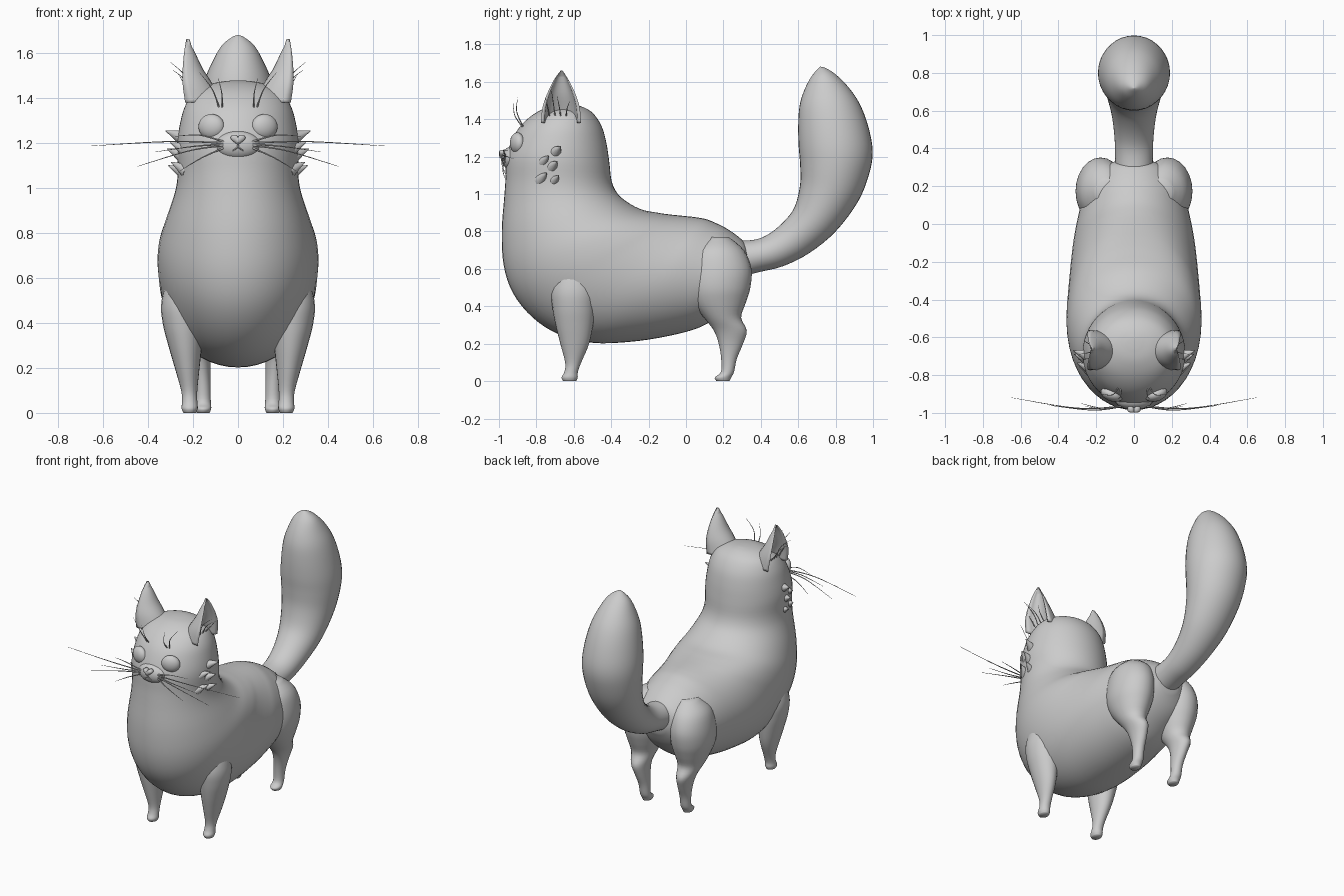
import bpy, bmesh, math
from mathutils import Vector

def finish(name, bm):
    bmesh.ops.recalc_face_normals(bm, faces=bm.faces)
    me = bpy.data.meshes.new(name)
    bm.to_mesh(me)
    bm.free()
    for p in me.polygons:
        p.use_smooth = True
    ob = bpy.data.objects.new(name, me)
    bpy.context.collection.objects.link(ob)
    return ob

def spline(rows, steps):
    """Catmull-Rom interpolation between rows of numbers."""
    out, n = [], len(rows)
    for i in range(n - 1):
        p = [rows[max(i - 1, 0)], rows[i], rows[i + 1], rows[min(i + 2, n - 1)]]
        for k in range(steps):
            t = k / steps
            out.append([0.5 * (2*b + (c - a)*t + (2*a - 5*b + 4*c - d)*t*t + (3*b - a - 3*c + d)*t**3)
                        for a, b, c, d in zip(*p)])
    return out + [list(rows[-1])]

def skin(name, rings):
    bm = bmesh.new()
    vs = [[bm.verts.new(p) for p in r] for r in rings]
    n = len(vs[0])
    for a, b in zip(vs, vs[1:]):
        for i in range(n):
            bm.faces.new((a[i], a[(i+1) % n], b[(i+1) % n], b[i]))
    bm.faces.new(vs[0])
    bm.faces.new(vs[-1])
    return finish(name, bm)

def loft(name, rows, s=1, seg=36, steps=4):
    """Rows: front y, z, back y, z, centre x, half width."""
    rings = []
    for ay, az, by, bz, xc, w in spline(rows, steps):
        ring = []
        for i in range(seg):
            a = 2 * math.pi * i / seg
            k = (1 - math.cos(a)) / 2
            ring.append((s * (xc + w * math.sin(a)), ay + (by - ay) * k, az + (bz - az) * k))
        rings.append(ring)
    return skin(name, rings)

def ball(name, loc, scale, rot=0):
    bpy.ops.mesh.primitive_uv_sphere_add(segments=32, ring_count=16, location=loc, rotation=(0, 0, rot))
    ob = bpy.context.object
    ob.name = name
    ob.scale = scale
    bpy.ops.object.shade_smooth()
    return ob

def hairs(name, strands, r, mirror=True, taper=0.15):
    """Tapered tubes through start, middle and end points."""
    cu = bpy.data.curves.new(name, 'CURVE')
    cu.dimensions = '3D'
    cu.bevel_depth = r
    cu.bevel_resolution = 2
    cu.use_fill_caps = True
    for s in ((1, -1) if mirror else (1,)):
        for pts in strands:
            path = spline(pts, 6)
            sp = cu.splines.new('POLY')
            sp.points.add(len(path) - 1)
            for i, (q, p) in enumerate(zip(sp.points, path)):
                q.co = (s * p[0], p[1], p[2], 1)
                q.radius = 1 - (1 - taper) * i / (len(path) - 1)
    ob = bpy.data.objects.new(name, cu)
    bpy.context.collection.objects.link(ob)

# head, chest and trunk in one curved loft: front y, z, back y, z, half width
body = [(-.66, 1.478, -.60, 1.478, .03), (-.73, 1.467, -.55, 1.465, .11), (-.81, 1.43, -.495, 1.43, .19),
        (-.88, 1.37, -.45, 1.36, .235), (-.925, 1.30, -.425, 1.27, .258), (-.96, 1.2, -.41, 1.17, .272),
        (-.965, 1.08, -.395, 1.06, .268), (-.972, .98, -.35, .985, .28), (-.985, .8, -.25, .922, .32),
        (-.975, .62, -.15, .90, .35), (-.925, .47, -.08, .89, .358), (-.82, .34, -.03, .885, .353),
        (-.68, .25, .02, .88, .345), (-.5, .205, .06, .875, .335), (-.3, .21, .11, .865, .32),
        (-.1, .24, .16, .845, .297), (.08, .29, .21, .82, .27), (.2, .37, .27, .78, .22),
        (.28, .45, .32, .73, .17), (.335, .55, .345, .65, .07)]
loft("body", [(a, b, c, d, 0, w) for a, b, c, d, w in body], seg=48)

# bushy tail
tail = [(.26, .55, .24, .75, .1), (.40, .585, .36, .755, .1), (.52, .615, .44, .785, .105),
        (.66, .685, .52, .85, .12), (.80, .80, .58, .93, .145), (.92, .96, .61, 1.05, .17),
        (.98, 1.11, .61, 1.16, .187), (.998, 1.23, .602, 1.26, .19), (.975, 1.36, .6, 1.37, .175),
        (.93, 1.48, .607, 1.47, .15), (.87, 1.57, .63, 1.55, .115), (.80, 1.64, .665, 1.62, .075),
        (.75, 1.672, .7, 1.665, .03), (.722, 1.681, .718, 1.681, .003)]
loft("tail", [(a, b, c, d, 0, w) for a, b, c, d, w in tail])

# legs: z, centre y, radius y, centre x, radius x
front_leg = [(0, -.622, .035, .215, .028), (.02, -.622, .043, .215, .036), (.05, -.614, .036, .215, .034),
             (.1, -.603, .043, .217, .036), (.2, -.595, .077, .226, .055), (.3, -.597, .1, .235, .075),
             (.4, -.6, .115, .242, .093), (.5, -.6, .12, .24, .1), (.65, -.6, .08, .22, .08)]
hind_leg = [(0, .198, .035, .155, .028), (.02, .198, .044, .155, .036), (.05, .222, .035, .155, .034),
            (.12, .23, .042, .157, .035), (.2, .24, .065, .164, .042), (.27, .237, .088, .173, .055),
            (.34, .195, .1, .178, .08), (.42, .175, .145, .178, .11), (.5, .172, .172, .178, .13),
            (.6, .175, .175, .175, .13), (.7, .17, .14, .16, .115), (.77, .17, .06, .14, .06)]
for s, side in ((1, "left"), (-1, "right")):
    for name, leg in (("front_leg", front_leg), ("hind_leg", hind_leg)):
        loft(f"{name}_{side}", [(y - ry, z, y + ry, z, x, rx) for z, y, ry, x, rx in leg], s, 24)

    # cupped ear opening outward: z, outer edge x, depth, half length, centre y
    ear = spline([(1.38, .235, .17, .107, -.668), (1.46, .246, .135, .1, -.668), (1.53, .246, .09, .078, -.667),
                  (1.6, .24, .05, .045, -.667), (1.64, .234, .022, .02, -.666), (1.662, .23, .003, .003, -.665)], 4)
    rings = []
    for z, x, d, b, y in ear:
        arc = [math.radians(-90 + 180 * i / 14) for i in range(15)]
        rings.append([(s * (x - d * math.cos(a)), y + b * math.sin(a), z) for a in arc] +
                     [(s * (x - .012 - .6 * d * math.cos(a)), y + .82 * b * math.sin(a), z) for a in reversed(arc)])
    skin("ear_" + side, rings)

    # eye
    ball("eye_" + side, (s * .118, -.902, 1.273), (.06, .036, .056), s * .35)

    # cheek fur tufts
    for tip, r in (((.322, -.67, 1.255), .042), ((.316, -.69, 1.175), .042), ((.31, -.68, 1.10), .036),
                   ((.302, -.735, 1.205), .034), ((.297, -.745, 1.115), .034)):
        t = Vector((s * tip[0], tip[1], tip[2]))
        base = Vector((s * .225, tip[1] - .035, tip[2] - .04))
        bpy.ops.mesh.primitive_cone_add(vertices=16, radius1=r, radius2=.002, depth=(t - base).length,
                                        location=(t + base) / 2,
                                        rotation=(t - base).to_track_quat('Z', 'Y').to_euler())
        bpy.context.object.name = "cheek_tuft_" + side
        bpy.ops.object.shade_smooth_by_angle()

# muzzle and heart-shaped nose
ball("muzzle", (0, -.93, 1.19), (.1, .054, .065))
outline = []
for i in range(24):
    a = 2 * math.pi * i / 24
    h = 13*math.cos(a) - 5*math.cos(2*a) - 2*math.cos(3*a) - math.cos(4*a)
    outline.append((.034 * math.sin(a)**3, 1.217 + .0017 * h))
skin("nose", [[(x * k, y, 1.217 + (z - 1.217) * k) for x, z in outline]
              for y, k in ((-.96, 1), (-.988, 1), (-.996, .8), (-.999, .4))])

# mouth
hairs("mouth", [[(0, -.985, 1.19), (.004, -.986, 1.18), (.024, -.978, 1.165)]], .004, taper=.6)

# whiskers, brow hairs and ear hairs
hairs("whiskers", [[(.06, -.965, 1.20), (.3, -.975, 1.207), (.655, -.918, 1.187)],
                   [(.06, -.965, 1.19), (.22, -.985, 1.165), (.45, -.96, 1.095)],
                   [(.06, -.965, 1.195), (.2, -.985, 1.185), (.37, -.97, 1.16)],
                   [(.06, -.965, 1.18), (.16, -.98, 1.135), (.26, -.965, 1.075)],
                   [(.06, -.965, 1.205), (.17, -.975, 1.235), (.28, -.95, 1.23)]], .0045)
hairs("brow_hairs", [[(.07, -.875, 1.36), (.072, -.915, 1.42), (.088, -.925, 1.49)],
                     [(.085, -.87, 1.36), (.115, -.905, 1.44), (.172, -.90, 1.515)]], .004)
hairs("ear_hairs", [[(.2, -.70, 1.42), (.225, -.71, 1.49), (.30, -.72, 1.56)],
                    [(.2, -.67, 1.42), (.235, -.68, 1.48), (.29, -.69, 1.525)],
                    [(.2, -.64, 1.42), (.235, -.635, 1.46), (.262, -.62, 1.50)],
                    [(.2, -.73, 1.42), (.225, -.74, 1.47), (.25, -.755, 1.52)]], .004)
